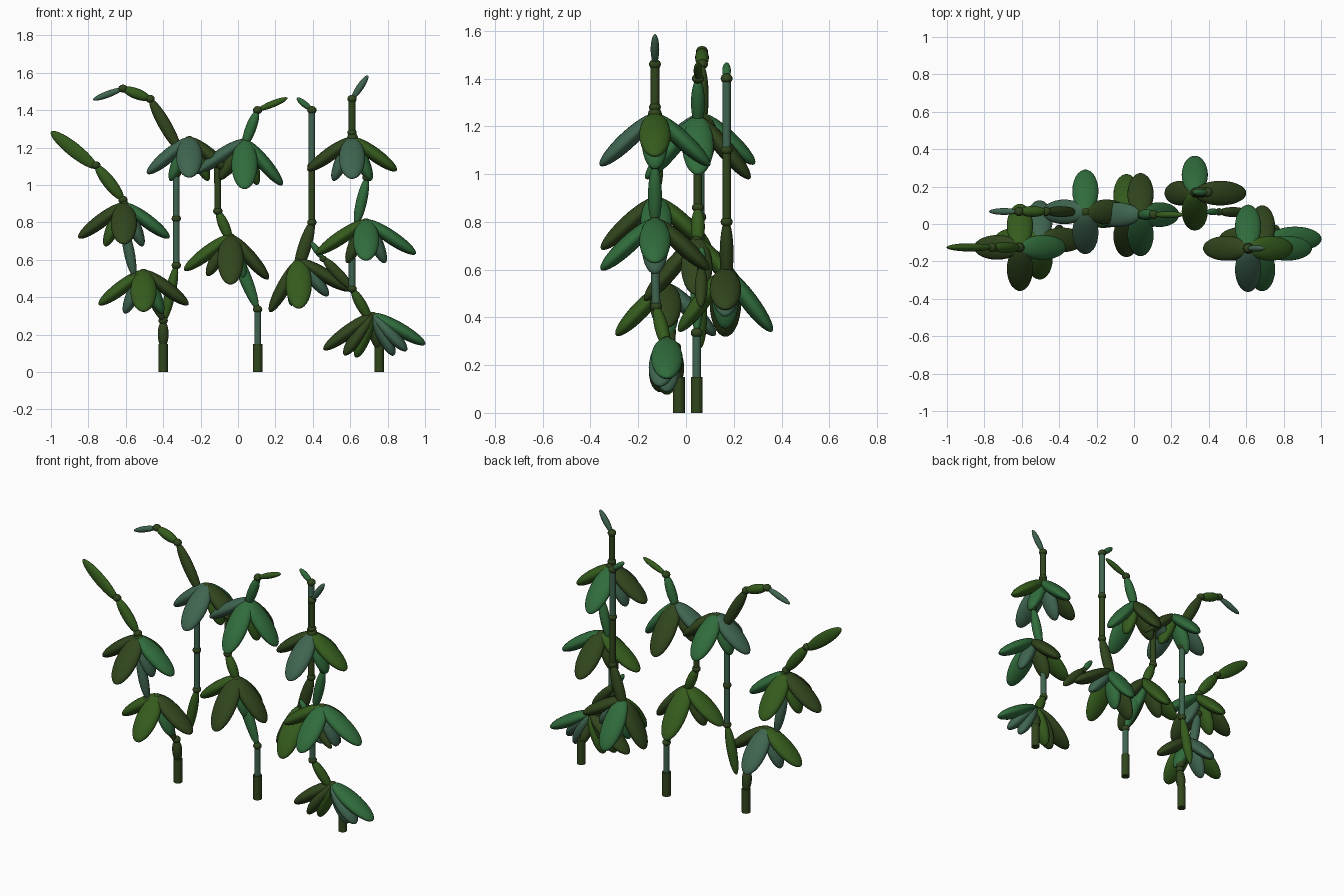
import bpy
from math import cos, sin, radians
from mathutils import Vector, Matrix

if "Cube" in bpy.data.objects:
    bpy.data.objects.remove(bpy.data.objects["Cube"])

COLS = {"d": ("dark", (.03, .06, .012, 1)), "o": ("olive", (.035, .105, .012, 1)),
        "g": ("green", (.03, .15, .045, 1)), "b": ("blue_green", (.05, .13, .08, 1))}
MATS = {}
for k, (n, c) in COLS.items():
    MATS[k] = bpy.data.materials.new(n)
    MATS[k].diffuse_color = c


def finish(name, col, m):
    o = bpy.context.object
    o.name = name
    o.matrix_world = m
    o.data.materials.append(MATS[col])
    bpy.ops.object.shade_smooth_by_angle(angle=radians(40))


def frame(a, b, sx, sy, half, side=Vector((0, 1, 0))):
    """matrix placing a z-aligned primitive between a and b"""
    d = (b - a).normalized()
    n = side.cross(d).normalized()
    R = Matrix((n, d.cross(n), d)).transposed().to_4x4()
    return Matrix.Translation((a + b) / 2) @ R @ Matrix.Diagonal((sx, sy, half, 1))


def blob(name, a, b, thick, width, col, side=Vector((0, 1, 0))):
    a, b = Vector(a), Vector(b)
    bpy.ops.mesh.primitive_uv_sphere_add(segments=24, ring_count=14, radius=1)
    finish(name, col, frame(a, b, thick, width, (b - a).length / 2, side))


def rod(a, b, r, col):
    a, b = Vector(a), Vector(b)
    bpy.ops.mesh.primitive_cylinder_add(vertices=20, radius=1, depth=2)
    finish("stem_rod", col, frame(a, b, r, r, (b - a).length / 2))


def joint(p, r=.025):
    bpy.ops.mesh.primitive_uv_sphere_add(segments=16, ring_count=10, radius=1)
    finish("stem_joint", "d", Matrix.Translation(p) @ Matrix.Diagonal((r, r, r * .85, 1)))


def cluster(p, tilt, cols, front, drop, L):
    """drooping leaves: left and right, two steep ones, and front/back (length, droop) if given"""
    p = Vector(p)
    spec = [(180, drop, L, .066), (0, drop, L, .066), (180, 66, .25, .055), (0, 66, .25, .055)]
    if front:
        spec += [(270, front[1], front[0], .07), (90, front[1], front[0], .07)]
    else:
        spec += [(190, 52, .27, .06), (-10, 50, .27, .06)]
    for i, (az, dr, ln, w) in enumerate(spec):
        t, e = radians(az), radians(dr)
        tm = Matrix.Rotation(radians(tilt if abs(cos(t)) > .1 else 0), 3, 'Y')
        d = tm @ Vector((cos(t) * cos(e), sin(t) * cos(e), -sin(e)))
        s = tm @ Vector((-sin(t), cos(t), 0))
        blob("leaf", p, p + d * ln, .037, w, cols[i], s)
    joint(p - Vector((0, 0, .01)))


def stem(pts, kinds):
    """chain of segments: r = rod, s = spindle, S = thick spindle; joints between"""
    for a, b, (k, col) in zip(pts, pts[1:], kinds.split()):
        if k == "r":
            rod(a, b, .018, col)
        else:
            w = .034 if k == "S" else .029
            blob("stem_spindle", a, b, w, .029, col)
        joint(b)


# three thick bases
for x, y in ((-.4, -.03), (.105, .045), (.755, -.03)):
    rod((x, y, 0), (x, y, .15), .025, "d")

# left plant: right-hand and left-hand shoots
stem([(-.4, -.03, .13), (-.4, -.045, .275)], "sd")
stem([(-.395, .06, .27), (-.33, .06, .57), (-.33, .06, .82), (-.33, .06, 1.06),
      (-.31, .065, 1.18), (-.47, .067, 1.46), (-.615, .067, 1.515)], "so rb rb sg Sd so")
blob("tip_leaf", (-.615, .067, 1.515), (-.775, .067, 1.455), .018, .018, "b")
stem([(-.4, -.06, .275), (-.5, -.09, .5), (-.555, -.11, .51), (-.61, -.125, .78)], "sd so sb")
stem([(-.6, -.125, .84), (-.615, -.125, .92), (-.76, -.125, 1.105)], "so So")
blob("tip_leaf", (-.755, -.125, 1.09), (-1, -.125, 1.285), .038, .022, "o")

# middle plant
fork = (.105, .045, .335)
rod((.105, .045, .14), fork, .018, "b")
joint(fork)
stem([fork, (-.04, .05, .7), (-.108, .05, .86), (-.11, .05, 1.16), (.03, .05, 1.2),
      (.105, .05, 1.4)], "Sg so rd so sg")
blob("tip_leaf", (.105, .05, 1.4), (.265, .05, 1.465), .018, .018, "o")

# rear shoot
blob("stem_spindle", (.31, .17, .52), (.4, .17, .81), .035, .029, "d")
joint((.395, .17, .8))
stem([(.395, .17, .8), (.395, .17, 1.1), (.395, .17, 1.4)], "rd rb")
blob("tip_leaf", (.395, .17, 1.4), (.315, .17, 1.465), .017, .018, "g")

# right plant with a side shoot
stem([(.755, -.03, .12), (.71, -.08, .27), (.61, -.125, .445), (.61, -.13, .64),
      (.63, -.13, .78), (.69, -.13, 1.04), (.615, -.13, 1.22), (.61, -.13, 1.28),
      (.61, -.13, 1.46)], "sd so rb sg sg so sd rd")
blob("tip_leaf", (.61, -.13, 1.46), (.695, -.13, 1.585), .019, .018, "b")
blob("stem_spindle", (.61, .062, .445), (.455, .065, .61), .029, .027, "d")
joint((.455, .065, .605), .02)
blob("tip_leaf", (.455, .065, .605), (.39, .065, .695), .018, .018, "g")

# leaf clusters: left, right, steep left, steep right, front, back
for p, tilt, cs, fr, drop, ln in (
        ((-.505, -.085, .54), 0, "odbgob", (.3, 46), 37, .3),
        ((-.61, -.125, .9), 0, "dgobdo", (.315, 43), 37, .305),
        ((-.26, .065, 1.25), 0, "bdgobg", (.305, 43), 40, .295),
        ((-.04, .045, .73), 6, "oddgdo", (.34, 50), 43, .31),
        ((.035, .05, 1.24), 8, "bgdogd", (.34, 50), 42, .315),
        ((.325, .165, .6), -15, "ddgbog", (.325, 53), 46, .32),
        ((.72, -.08, .31), -3, "dgobdb", None, 33, .325),
        ((.685, -.13, .81), 0, "ogdbgd", (.31, 43), 34, .32),
        ((.61, -.13, 1.25), 0, "dobgbg", (.315, 43), 36, .295)):
    cluster(p, tilt, cs, fr, drop, ln)

for m in bpy.data.materials:
    if m.users and not m.is_grease_pencil:
        m.use_nodes = True
        m.node_tree.nodes["Principled BSDF"].inputs["Base Color"].default_value = m.diffuse_color
